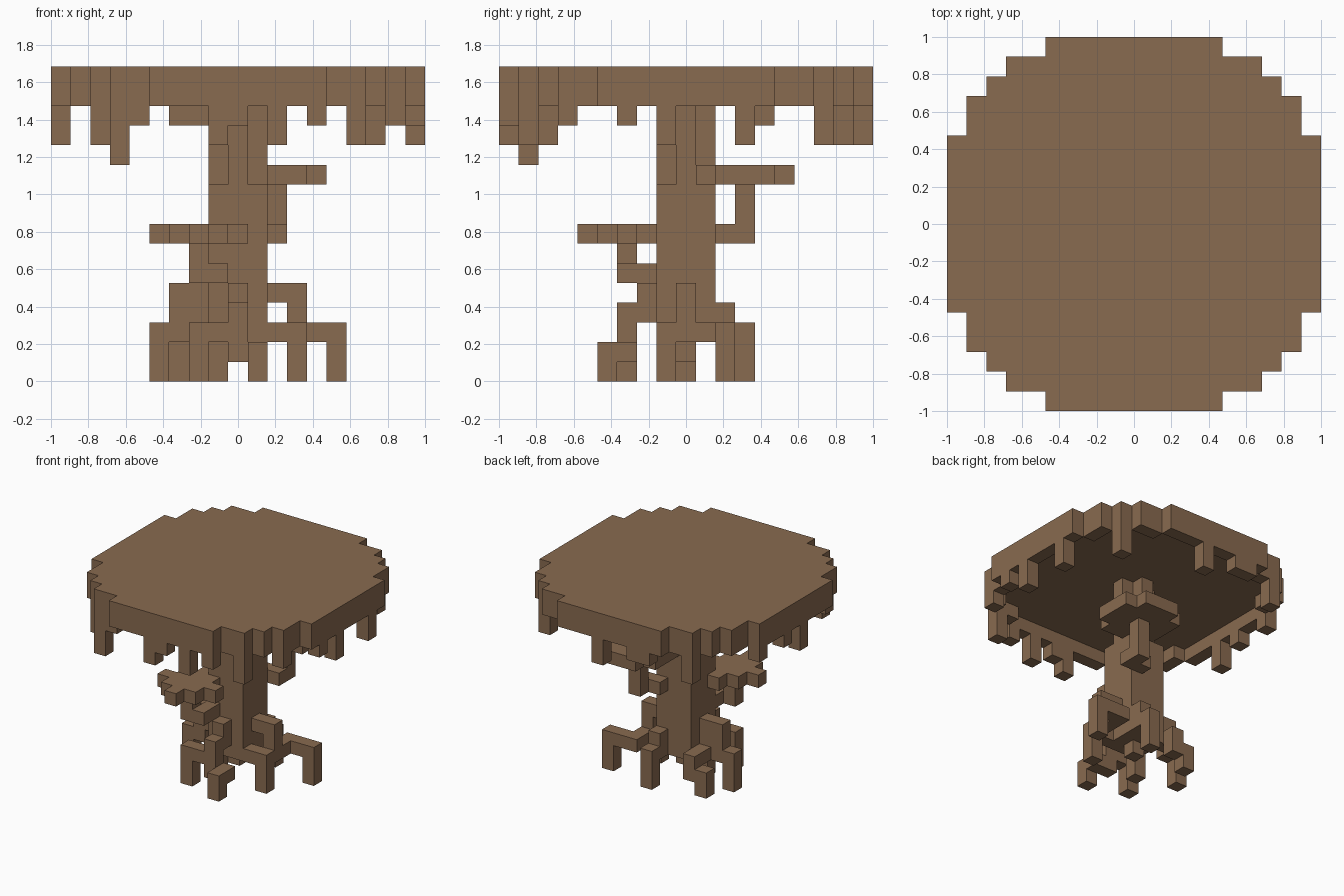
import bpy
import bmesh
from mathutils import Vector
from itertools import product

CELL = 2 / 19          # edge length of one block
REACH = range(-9, 10)  # blocks across the canopy

default_cube = bpy.data.objects.get("Cube")
if default_cube:
    bpy.data.objects.remove(default_cube, do_unlink=True)

bark = bpy.data.materials.new("bark brown")
bark.use_nodes = True
bark.diffuse_color = (0.25, 0.145, 0.08, 1)
bark.node_tree.nodes["Principled BSDF"].inputs["Base Color"].default_value = bark.diffuse_color

parts = {}


def box(low, high):
    """All blocks between two corner blocks, inclusive."""
    return set(product(*(range(min(a, b), max(a, b) + 1) for a, b in zip(low, high))))


def path(*points):
    """Blocks along a chain of straight runs."""
    blocks = set()
    for start, end in zip(points, points[1:]):
        blocks |= box(start, end)
    return blocks


def shelf(cx, cy, z, inside):
    """Flat fungus-like plate whose outline follows a rule."""
    near = range(-2, 3)
    return {(cx + i, cy + j, z) for i in near for j in near if inside(i, j)}


# Canopy: a rounded disc, one block thick
disc = {(x, y) for x in REACH for y in REACH if x * x + y * y <= 100}
parts["canopy_top"] = {(x, y, 15) for x, y in disc}

# Rim: the disc's outline, with hanging drips of different lengths
drip_bottom = {
    (-1, -9): 12, (0, -9): 13, (2, -9): 12, (4, -9): 13,
    (-5, -8): 13, (-6, -8): 11, (-7, -7): 12,
    (6, -8): 12, (8, -6): 13,
    (9, -3): 13, (9, -1): 12, (9, 3): 12,
    (7, 7): 12, (1, 9): 12, (-2, 9): 13, (-3, 9): 13,
    (-6, 8): 12, (-9, 4): 13, (-9, -1): 12, (-9, 1): 13,
}
rim = set()
for x, y in disc:
    around = {(x + 1, y), (x - 1, y), (x, y + 1), (x, y - 1)}
    if not around <= disc:
        rim |= box((x, y, drip_bottom.get((x, y), 14)), (x, y, 14))
parts["canopy_rim"] = rim

# Trunk: square below, cross-shaped above, with a short core underneath
parts["trunk"] = (
    box((-1, -1, 2), (1, 1, 9))
    | box((-1, 0, 10), (1, 0, 14))
    | box((0, -1, 10), (0, 1, 14))
    | {(0, 0, 1)}
)

# Shelves on bent stems
parts["lower_shelf"] = shelf(-2, -3, 7, lambda i, j: abs(i) + abs(j) <= 2)
parts["lower_shelf_stem"] = path((-1, -2, 5), (-1, -3, 5), (-2, -3, 5), (-2, -3, 6))
parts["upper_shelf"] = shelf(2, 3, 10, lambda i, j: i * i + j * j <= 5)
parts["upper_shelf_stem"] = path((1, 2, 7), (2, 2, 7), (2, 3, 7), (2, 3, 9))

# Roots: each chain runs from the trunk to its foot
parts["front_root"] = path((0, -2, 4), (0, -2, 3), (0, -3, 3), (0, -3, 1),
                           (1, -3, 1), (1, -4, 1), (1, -4, 0))
parts["front_right_root"] = path((-1, -3, 2), (-2, -3, 2), (-2, -3, 0))
parts["left_root"] = path((2, -1, 2), (3, -1, 2), (3, -1, 0))
parts["back_left_root"] = path((2, 0, 4), (3, 0, 4), (3, 0, 2), (3, 2, 2),
                               (5, 2, 2), (5, 2, 0))
parts["back_root"] = path((1, 2, 3), (1, 2, 2), (1, 3, 2), (1, 3, 0))
parts["back_right_root"] = path((-2, 1, 2), (-2, 2, 2), (-2, 2, 1),
                                (-3, 2, 1), (-3, 2, 0))
parts["right_root"] = path((-2, 0, 3), (-2, 0, 4), (-3, 0, 4), (-3, 0, 2),
                           (-4, 0, 2), (-4, 0, 0))
parts["inner_root"] = path((-1, -1, 1), (-1, -1, 0))

solid = set().union(*parts.values())


def build(name, blocks):
    """Skin the blocks with only their exposed faces, merged into flat areas."""
    bm = bmesh.new()
    for block in blocks:
        centre = Vector(block) + Vector((0, 0, 0.5))
        for axis, sign in product(range(3), (-1, 1)):
            normal = Vector((0, 0, 0))
            normal[axis] = sign
            if tuple(int(v) for v in Vector(block) + normal) in solid:
                continue
            u = Vector((0, 0, 0))
            u[(axis + 1) % 3] = 0.5
            v = normal.cross(u)
            corners = (-u - v, u - v, u + v, v - u)
            bm.faces.new([bm.verts.new((centre + normal / 2 + c) * CELL) for c in corners])
    bmesh.ops.remove_doubles(bm, verts=bm.verts, dist=CELL / 100)
    bmesh.ops.dissolve_limit(bm, angle_limit=0.01, verts=bm.verts, edges=bm.edges)
    mesh = bpy.data.meshes.new(name)
    bm.to_mesh(mesh)
    bm.free()
    mesh.materials.append(bark)
    bpy.context.collection.objects.link(bpy.data.objects.new(name, mesh))


for part_name, part_blocks in parts.items():
    build(part_name, part_blocks)
